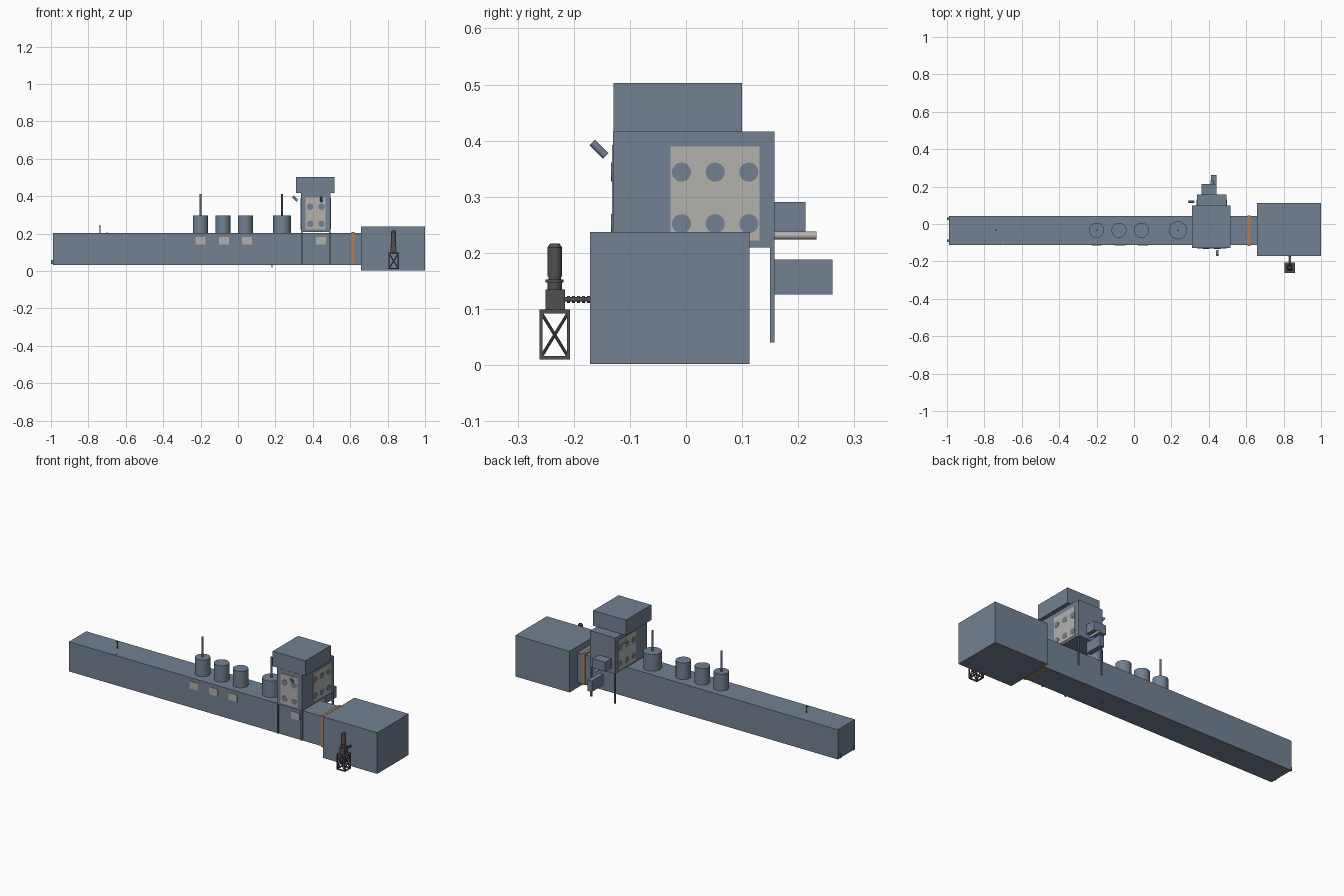
import bpy
from math import pi, atan2
from mathutils import Vector


def mat(name, rgb):
    m = bpy.data.materials.new(name)
    m.diffuse_color = (*rgb, 1)
    return m


SLATE = mat("slate", (0.17, 0.22, 0.29))
PLATE = mat("plate", (0.45, 0.44, 0.42))
DARK = mat("dark", (0.08, 0.08, 0.08))
ORANGE = mat("orange", (0.45, 0.22, 0.08))


def box(name, x, y, z, m=SLATE):
    """Box from (min, max) pairs on each axis."""
    bpy.ops.mesh.primitive_cube_add(size=1, location=[(a + b) / 2 for a, b in (x, y, z)])
    o = bpy.context.object
    o.name = name
    o.scale = [b - a for a, b in (x, y, z)]
    bpy.ops.object.transform_apply(location=False, rotation=False)
    o.data.materials.append(m)
    return o


def rod(name, p, q, r, m=SLATE, sides=32, r2=None):
    """Cylinder or cone from p to q."""
    p, q = Vector(p), Vector(q)
    d = q - p
    bpy.ops.mesh.primitive_cone_add(vertices=sides, radius1=r, radius2=r if r2 is None else r2,
                                    depth=d.length, location=(p + q) / 2,
                                    rotation=d.to_track_quat('Z', 'Y').to_euler())
    o = bpy.context.object
    o.name = name
    o.data.materials.append(m)
    bpy.ops.object.shade_smooth_by_angle()
    return o


# Long tunnel, end housing and joint band
box("tunnel", (-0.99, 0.657), (-0.112, 0.043), (0.033, 0.203))
box("end_housing", (0.657, 1.0), (-0.171, 0.113), (0.002, 0.237))
box("joint_band", (0.606, 0.622), (-0.117, 0.046), (0.031, 0.209), ORANGE)

# Roof drums with level rods
for i, (x, r) in enumerate([(-0.2, 0.04), (-0.08, 0.04), (0.04, 0.04), (0.235, 0.048)]):
    rod(f"drum_{i}", (x, -0.034, 0.2), (x, -0.034, 0.297), r)
    if i in (0, 3):
        rod(f"drum_rod_{i}", (x, -0.034, 0.29), (x, -0.034, 0.413), 0.005, sides=16)

# Inspection plates along the front
for i, x in enumerate((-0.2, -0.075, 0.048, 0.443)):
    box(f"front_plate_{i}", (x - 0.027, x + 0.027), (-0.115, -0.11), (0.142, 0.183), PLATE)

# Tower, cap and legs
box("tower", (0.337, 0.495), (-0.13, 0.158), (0.21, 0.416))
box("tower_cap", (0.31, 0.517), (-0.129, 0.1), (0.416, 0.503))
for x in (0.341, 0.491):
    for y in (-0.126, 0.154):
        box("tower_leg", (x - 0.004, x + 0.004), (y - 0.004, y + 0.004), (0.04, 0.212))

# Window panels with round ports: front, right and left of the tower
box("front_panel", (0.362, 0.468), (-0.132, -0.129), (0.222, 0.392), PLATE)
for z in (0.344, 0.252):
    for x in (0.385, 0.446):
        rod("front_port", (x, -0.128, z), (x, -0.1335, z), 0.017)
for side, x, s in (("right", 0.495, 1), ("left", 0.337, -1)):
    box(f"{side}_panel", sorted((x - s * 0.001, x + s * 0.002)), (-0.028, 0.131), (0.222, 0.39), PLATE)
    for z in (0.344, 0.252):
        for y in (-0.008, 0.052, 0.112):
            rod(f"{side}_port", (x, y, z), (x + s * 0.0035, y, z), 0.017)

# Tilted lamps at the front and left of the tower
rod("front_lamp", (0.446, -0.167, 0.397), (0.446, -0.143, 0.373), 0.007, sides=24)
rod("left_lamp", (0.294, 0.118, 0.399), (0.318, 0.118, 0.375), 0.007, sides=24)

# Boxes and pipe behind the tower
box("upper_rear_box", (0.362, 0.441), (0.157, 0.213), (0.238, 0.291))
box("lower_rear_box", (0.413, 0.441), (0.157, 0.261), (0.126, 0.188))
rod("rear_pipe", (0.417, 0.15, 0.231), (0.417, 0.233, 0.231), 0.007, PLATE)

# Small sensors on the tunnel
rod("roof_sensor", (-0.738, -0.034, 0.2), (-0.738, -0.034, 0.242), 0.003, sides=12)
box("sensor_head", (-0.744, -0.735), (-0.038, -0.03), (0.236, 0.243))
rod("roof_stub", (-0.7, -0.1, 0.2), (-0.7, -0.1, 0.207), 0.004, PLATE, 12)
rod("bottom_drain", (0.182, -0.034, 0.02), (0.182, -0.034, 0.035), 0.003, sides=12)
for y in (-0.09, 0.028):
    box("end_lug", (-1.0, -0.988), (y - 0.006, y + 0.006), (0.038, 0.06))

# Pump stand: four posts, rails and crossed braces on every side
PX, PY, H = 0.832, -0.234, 0.0245
for sx in (-1, 1):
    for sy in (-1, 1):
        x, y = PX + sx * H, PY + sy * H
        box("stand_post", (x - 0.003, x + 0.003), (y - 0.003, y + 0.003), (0.01, 0.098), DARK)
for z in (0.013, 0.095):
    for s in (-1, 1):
        x, y = PX + s * H, PY + s * H
        box("stand_rail", (PX - H, PX + H), (y - 0.003, y + 0.003), (z - 0.003, z + 0.003), DARK)
        box("stand_rail", (x - 0.003, x + 0.003), (PY - H, PY + H), (z - 0.003, z + 0.003), DARK)
for s in (-1, 1):
    for t in (-1, 1):
        rod("stand_brace", (PX - H, PY + s * H, 0.054 - t * 0.04),
            (PX + H, PY + s * H, 0.054 + t * 0.04), 0.0028, DARK, 8)
        rod("stand_brace", (PX + s * H, PY - H, 0.054 - t * 0.04),
            (PX + s * H, PY + H, 0.054 + t * 0.04), 0.0028, DARK, 8)
box("stand_top", (PX - 0.027, PX + 0.027), (PY - 0.027, PY + 0.027), (0.095, 0.099), DARK)

# Pump: gearbox and upright motor
box("gearbox", (PX - 0.016, PX + 0.016), (PY - 0.016, PY + 0.018), (0.098, 0.135), DARK)
for name, z0, z1, r, r2 in (("neck", 0.135, 0.147, 0.013, 0.013), ("flange", 0.147, 0.153, 0.016, 0.016),
                            ("motor_base", 0.153, 0.16, 0.011, 0.011), ("motor", 0.158, 0.21, 0.013, 0.013),
                            ("motor_top", 0.21, 0.217, 0.013, 0.008)):
    rod(name, (PX, PY, z0), (PX, PY, z1), r, DARK, 24, r2)

# Drive shaft with couplings into the end housing
rod("drive_shaft", (PX, PY, 0.117), (PX, -0.168, 0.117), 0.004, DARK, 16)
for i in range(5):
    y = -0.212 + i * 0.009
    rod("coupling", (PX, y, 0.117), (PX, y + 0.005, 0.117), 0.0065, DARK, 16)
